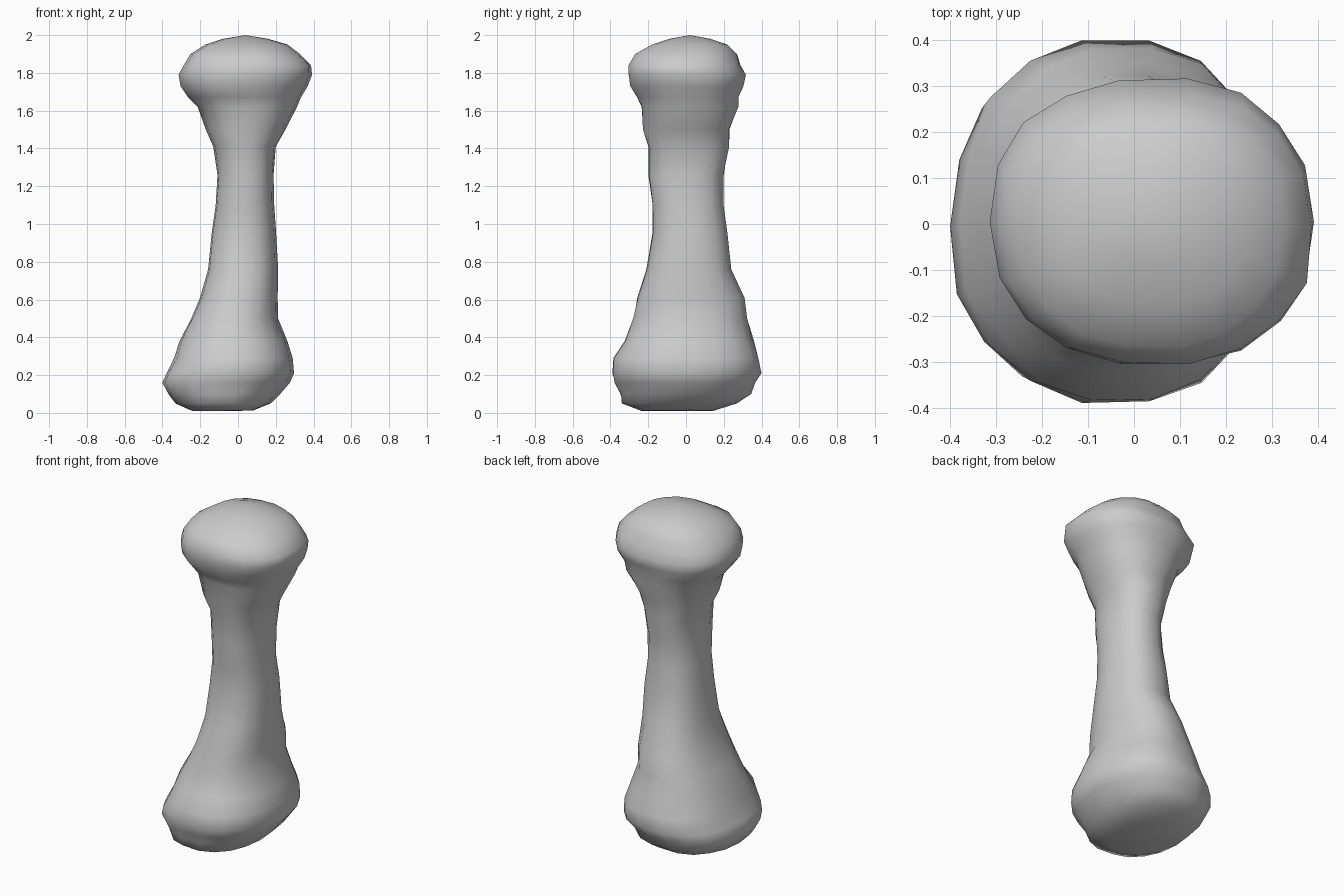
import bpy
import bmesh
import math
import random

random.seed(4)

default_cube = bpy.data.objects.get("Cube")
if default_cube:
    bpy.data.objects.remove(default_cube, do_unlink=True)

SIDES = 18
UNIT = 0.01

# Cross-sections in hundredths: height, right, left, front, back
SECTIONS = [
    (2, -25, 8, -24, 15),
    (5, -33, 17, -34, 27),
    (10, -37, 22, -35, 35),
    (16, -40, 27, -38, 37),
    (21, -38, 30, -39, 40),
    (29, -34, 29, -39, 39),
    (38, -31, 26, -33, 36),
    (50, -25, 21, -28, 33),
    (61, -20, 21, -26, 31),
    (76, -16, 21, -21, 24),
    (95, -14, 20, -18, 22),
    (110, -12, 19, -18, 20),
    (126, -11, 19, -20, 20),
    (141, -13, 20, -20, 23),
    (150, -17, 25, -23, 23),
    (162, -21, 31, -24, 28),
    (167, -26, 33, -26, 28),
    (173, -30, 37, -30, 31),
    (179, -31, 39, -31, 32),
    (184, -29, 39, -31, 29),
    (190, -25, 33, -27, 27),
    (195, -17, 26, -18, 22),
    (198, -8, 16, -9, 13),
]


def rounded(value, exponent=0.88):
    """Flatten a sine or cosine into a slightly squared oval."""
    return math.copysign(abs(value) ** exponent, value)


def add_ring(bm, section, wobble):
    """Add one slightly irregular oval ring of the body."""
    height, right, left, front, back = section
    centre_x, centre_y = (right + left) / 2, (front + back) / 2
    radius_x, radius_y = (left - right) / 2, (back - front) / 2
    ring = []
    for step in range(SIDES):
        angle = math.tau * step / SIDES
        scale = 1 + random.uniform(-wobble, wobble)
        x = centre_x + radius_x * scale * rounded(math.cos(angle))
        y = centre_y + radius_y * scale * rounded(math.sin(angle))
        ring.append(bm.verts.new((x * UNIT, y * UNIT, height * UNIT)))
    return ring


def add_cap(bm, ring, height):
    """Close an end ring with a fan around a centre point."""
    x = sum(vert.co.x for vert in ring) / SIDES
    y = sum(vert.co.y for vert in ring) / SIDES
    tip = bm.verts.new((x, y, height))
    for step in range(SIDES):
        bm.faces.new((ring[step], ring[(step + 1) % SIDES], tip))


# Plain grey clay
clay = bpy.data.materials.new("grey_clay")
clay.use_nodes = True
grey = (0.6, 0.6, 0.6, 1)
clay.diffuse_color = grey
shader = clay.node_tree.nodes["Principled BSDF"]
shader.inputs["Base Color"].default_value = grey
shader.inputs["Roughness"].default_value = 0.8

# Lumpy pillar with swollen base, narrow shaft and rounded head
bm = bmesh.new()
rings = [add_ring(bm, section, wobble=0.015) for section in SECTIONS]
for lower, upper in zip(rings, rings[1:]):
    for step in range(SIDES):
        after = (step + 1) % SIDES
        bm.faces.new((lower[step], lower[after], upper[after], upper[step]))
add_cap(bm, rings[0], 0.01)
add_cap(bm, rings[-1], 2.0)

# Settle the lowest point on the ground
lowest = min(vert.co.z for vert in bm.verts)
for vert in rings[0]:
    vert.co.z -= lowest * random.uniform(0.5, 1)
bmesh.ops.recalc_face_normals(bm, faces=bm.faces)
for face in bm.faces:
    face.smooth = True

mesh = bpy.data.meshes.new("lumpy_pillar")
bm.to_mesh(mesh)
bm.free()
mesh.materials.append(clay)
pillar = bpy.data.objects.new("lumpy_pillar", mesh)
bpy.context.collection.objects.link(pillar)
